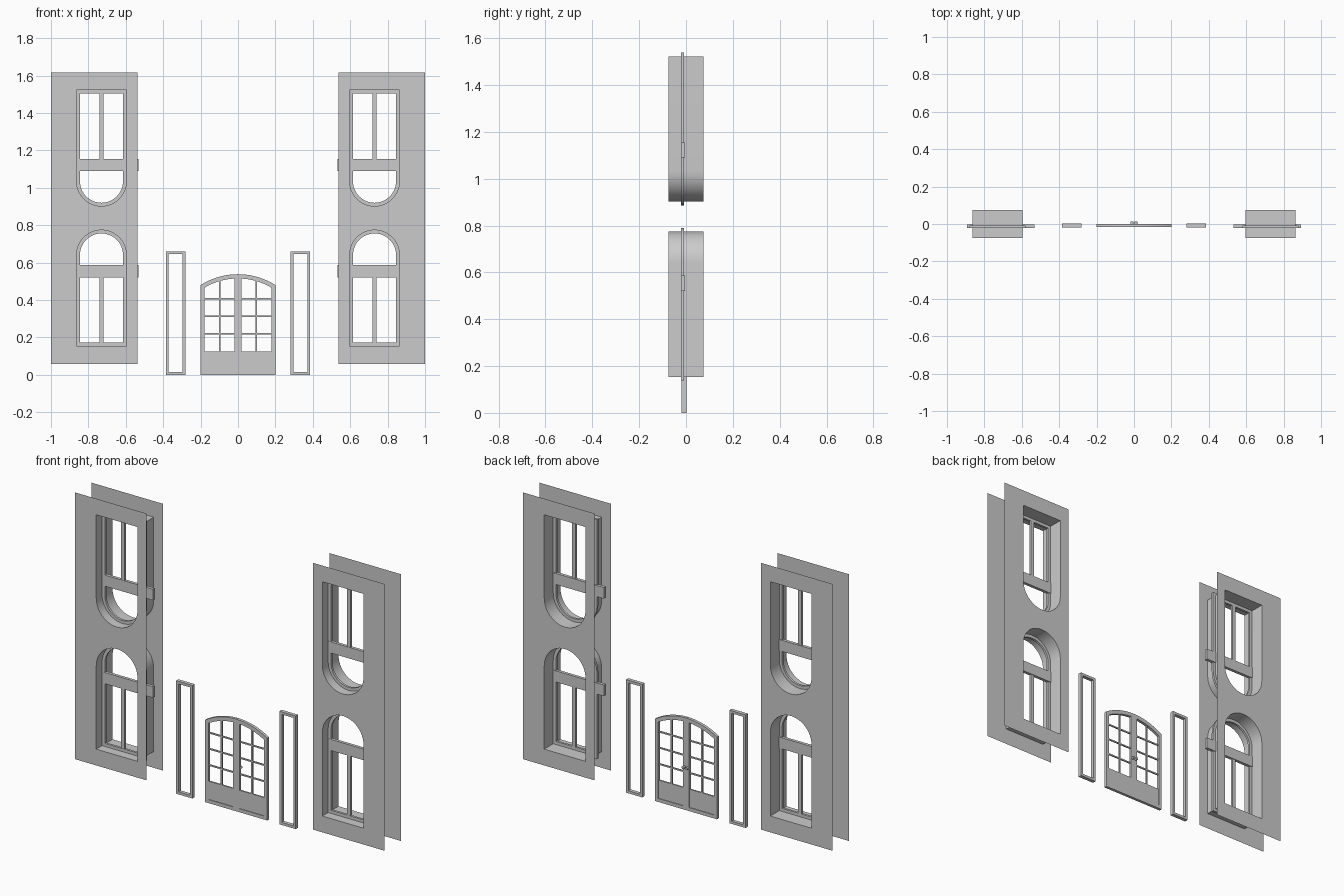
import bpy, bmesh, math
from mathutils import Vector

if "Cube" in bpy.data.objects:
    bpy.data.objects.remove(bpy.data.objects["Cube"])

grey = bpy.data.materials.new("plain_grey")
grey.diffuse_color = (0.6, 0.6, 0.6, 1)
grey.use_nodes = True
grey.node_tree.nodes["Principled BSDF"].inputs["Base Color"].default_value = grey.diffuse_color


def prism(name, outer, holes, y0, y1, rim=True):
    """Extrude an x-z outline with holes along y; rim=False leaves the outer edge open."""
    bm = bmesh.new()
    rings = []
    for y in (y0, y1):
        caps, edges = [], []
        for loop in [outer] + holes:
            vs = [bm.verts.new((x, y, z)) for x, z in loop]
            edges += [bm.edges.new((vs[i - 1], vs[i])) for i in range(len(vs))]
            caps.append(vs)
        bmesh.ops.triangle_fill(bm, edges=edges, use_beauty=True, normal=Vector((0, 1, 0)))
        rings.append(caps)
    for k, (a, b) in enumerate(zip(*rings)):
        if k or rim:
            for i in range(len(a)):
                bm.faces.new((a[i - 1], a[i], b[i], b[i - 1]))
    bmesh.ops.recalc_face_normals(bm, faces=bm.faces[:])
    if not rim:
        # open shell: make sure the front sheet faces -y
        front = next(f for f in bm.faces if f.calc_center_median().y < y0 + 1e-4)
        if front.normal.y > 0:
            bmesh.ops.reverse_faces(bm, faces=bm.faces[:])
    me = bpy.data.meshes.new(name)
    bm.to_mesh(me)
    bm.free()
    me.materials.append(grey)
    me.polygons.foreach_set("use_smooth", [True] * len(me.polygons))
    me.set_sharp_from_angle(angle=math.radians(30))
    ob = bpy.data.objects.new(name, me)
    bpy.context.collection.objects.link(ob)
    return ob


def rect(x0, x1, z0, z1):
    return [(x0, z0), (x1, z0), (x1, z1), (x0, z1)]


WIN_X, HALF, FLIP = 0.73, 0.133, 1.676
SILL, SPRING = 0.154, 0.641


def window(cx, upper, grow=0.0, seg=24):
    """Round-ended window outline; the upper one is the lower one upside down."""
    r = HALF + grow
    pts = [(cx - r, SILL - grow), (cx + r, SILL - grow)]
    pts += [(cx + r * math.cos(math.pi * i / seg), SPRING + r * math.sin(math.pi * i / seg))
            for i in range(seg + 1)]
    return [(x, FLIP - z) for x, z in pts] if upper else pts


# wall sheets with window reveals, frames, mullions and transom bars
for side, s in (("left", -1), ("right", 1)):
    cx = s * WIN_X
    prism(f"wall_{side}", rect(*sorted((s * 0.5375, s * 1.0)), 0.059, 1.616),
          [window(cx, False), window(cx, True)], -0.075, 0.075, rim=False)
    for level, up in (("lower", False), ("upper", True)):
        tag = f"{level}_{side}"
        prism(f"window_frame_{tag}", window(cx, up, 0.016), [window(cx, up, -0.018)], -0.021, -0.008)
        bar = (1.09, 1.155) if up else (0.521, 0.586)
        mull = (1.14, 1.51) if up else (0.166, 0.536)
        prism(f"transom_bar_{tag}", rect(*sorted((s * 0.533, s * 0.892)), *bar), [], -0.022, -0.004)
        prism(f"mullion_{tag}", rect(cx - 0.011, cx + 0.011, *mull), [], -0.020, -0.008)

    # tall narrow sidelight frame
    prism(f"sidelight_{side}", rect(*sorted((s * 0.281, s * 0.386)), 0.0, 0.66),
          [rect(*sorted((s * 0.296, s * 0.371)), 0.015, 0.645)], -0.019, 0.002)

# arched double door
R, TOP = 0.374, 0.538


def arch(x, inset=0.0):
    return TOP - R + math.sqrt((R - inset) ** 2 - x * x)


def arched(s, x0, x1, z0, inset, seg=10):
    xs = [x1 + (x0 - x1) * i / seg for i in range(seg + 1)]
    return [(s * x0, z0), (s * x1, z0)] + [(s * x, arch(x, inset)) for x in xs]


for side, s in (("left", -1), ("right", 1)):
    prism(f"door_leaf_{side}", arched(s, 0.0005, 0.2, 0.0, 0.0),
          [arched(s, 0.02, 0.18, 0.02, 0.023)], -0.017, 0.0)
    prism(f"door_panel_{side}", rect(*sorted((s * 0.019, s * 0.181)), 0.019, 0.126), [], -0.013, -0.004)
    prism(f"door_upright_{side}", rect(*sorted((s * 0.0935, s * 0.1025)), 0.12, arch(0.098, 0.02)),
          [], -0.013, -0.004)
    for i, z in enumerate((0.219, 0.314, 0.408)):
        prism(f"door_crossbar_{side}_{i + 1}", rect(*sorted((s * 0.019, s * 0.181)), z - 0.004, z + 0.004),
              [], -0.012, -0.005)
    # round knob on the back
    knob = [(s * 0.011 + 0.008 * math.cos(a), 0.25 + 0.008 * math.sin(a))
            for a in (math.tau * i / 16 for i in range(16))]
    prism(f"door_knob_{side}", knob, [], -0.001, 0.014)
